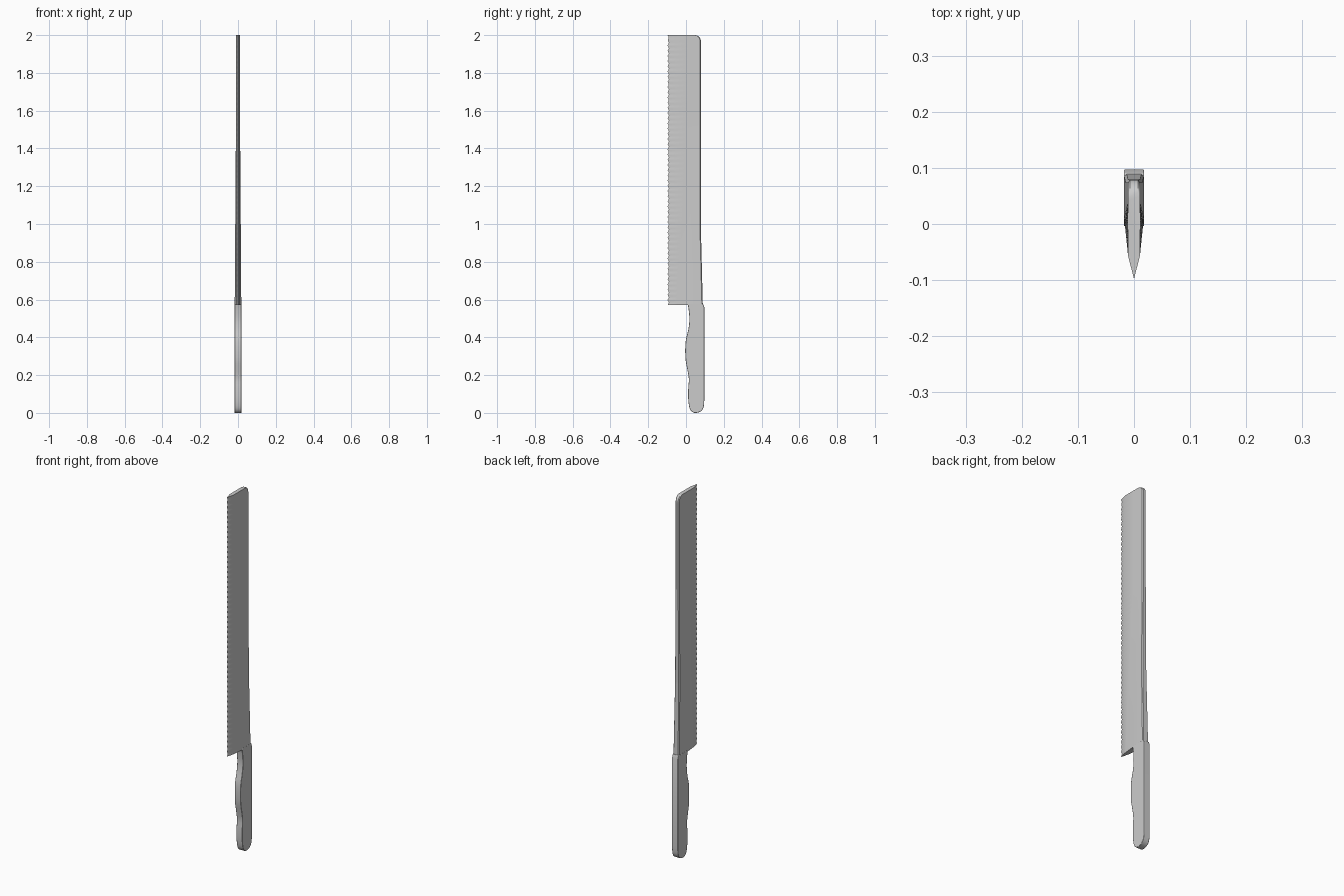
import bpy, bmesh, math
from mathutils import Vector

if "Cube" in bpy.data.objects:
    bpy.data.objects.remove(bpy.data.objects["Cube"])


def lerp(a, b, t):
    t = max(0.0, min(1.0, t))
    return a + (b - a) * t


def finish(name, bm, angle):
    bmesh.ops.recalc_face_normals(bm, faces=bm.faces)
    me = bpy.data.meshes.new(name)
    bm.to_mesh(me)
    bm.free()
    ob = bpy.data.objects.new(name, me)
    bpy.context.collection.objects.link(ob)
    bpy.ops.object.select_all(action='DESELECT')
    bpy.context.view_layer.objects.active = ob
    ob.select_set(True)
    bpy.ops.object.shade_smooth_by_angle(angle=math.radians(angle))
    return ob


# Blade: cross-sections lofted upward, with a scalloped cutting edge
Z0, Z1, TEETH, SEG = 0.57, 1.965, 52, 4
PITCH = (2.0 - Z0) / TEETH


def section(z, spine_cut):
    edge = -0.098 + 0.007 * abs(math.sin(math.pi * (z - Z0) / PITCH))
    spine = lerp(0.089, 0.079, (z - Z0) / 0.4) - spine_cut
    t = (z - Z0) / 0.95
    thick = lerp(0.0175, 0.011, t)          # swells into the handle
    half = [(0.011, -0.055),
            (0.0112, lerp(-0.05, 0.01, t)),
            (thick, lerp(0.01, 0.04, t)),
            (thick, spine - 0.005),
            (thick - 0.004, spine)]
    return ([(0, edge)] + half + [(-x, y) for x, y in reversed(half)])


rows = [(Z0 + i * PITCH / SEG, 0) for i in range(TEETH * SEG)
        if Z0 + i * PITCH / SEG < Z1]
for i in range(7):                           # rounded corner at the tip
    a = math.pi / 2 * i / 6
    rows.append((1.968 + 0.032 * math.sin(a), 0.03 * (1 - math.cos(a))))

bm = bmesh.new()
rings = [[bm.verts.new((x, y, z)) for x, y in section(z, c)] for z, c in rows]
n = len(rings[0])
for a, b in zip(rings, rings[1:]):
    for i in range(n):
        j = (i + 1) % n
        bm.faces.new((a[i], a[j], b[j], b[i]))
bm.faces.new(rings[0])
bm.faces.new(rings[-1])
finish("blade", bm, 25)

# Handle: contoured grip outline (y, z) smoothed and extruded sideways
grip = [(0.009, 0.578), (0.015, 0.54), (0.018, 0.49), (0.012, 0.44),
        (0.0, 0.39), (-0.004, 0.34), (-0.002, 0.28), (0.007, 0.23),
        (0.015, 0.18), (0.012, 0.13), (0.012, 0.07), (0.019, 0.025),
        (0.033, 0.005), (0.052, 0.0), (0.075, 0.006), (0.09, 0.022),
        (0.096, 0.05), (0.097, 0.10)]


def smooth(points, steps):
    p = [Vector(q) for q in points]
    p = [2 * p[0] - p[1]] + p + [2 * p[-1] - p[-2]]
    out = []
    for i in range(1, len(p) - 2):
        for k in range(steps):
            t = k / steps
            out.append(0.5 * (2 * p[i] + (p[i + 1] - p[i - 1]) * t
                       + (2 * p[i - 1] - 5 * p[i] + 4 * p[i + 1] - p[i + 2]) * t * t
                       + (3 * p[i] - p[i - 1] - 3 * p[i + 1] + p[i + 2]) * t ** 3))
    return out + [p[-2]]


outline = smooth(grip, 3) + [Vector((0.097, 0.56)), Vector((0.09, 0.578))]
bm = bmesh.new()
face = bm.faces.new([bm.verts.new((-0.018, y, z)) for y, z in outline])
ext = bmesh.ops.extrude_face_region(bm, geom=[face])
bmesh.ops.translate(bm, vec=(0.036, 0, 0),
                    verts=[v for v in ext['geom'] if isinstance(v, bmesh.types.BMVert)])
handle = finish("handle", bm, 30)
bev = handle.modifiers.new("soft_edges", 'BEVEL')
bev.width = 0.002
bev.segments = 2
bev.limit_method = 'ANGLE'
bev.angle_limit = math.radians(50)
